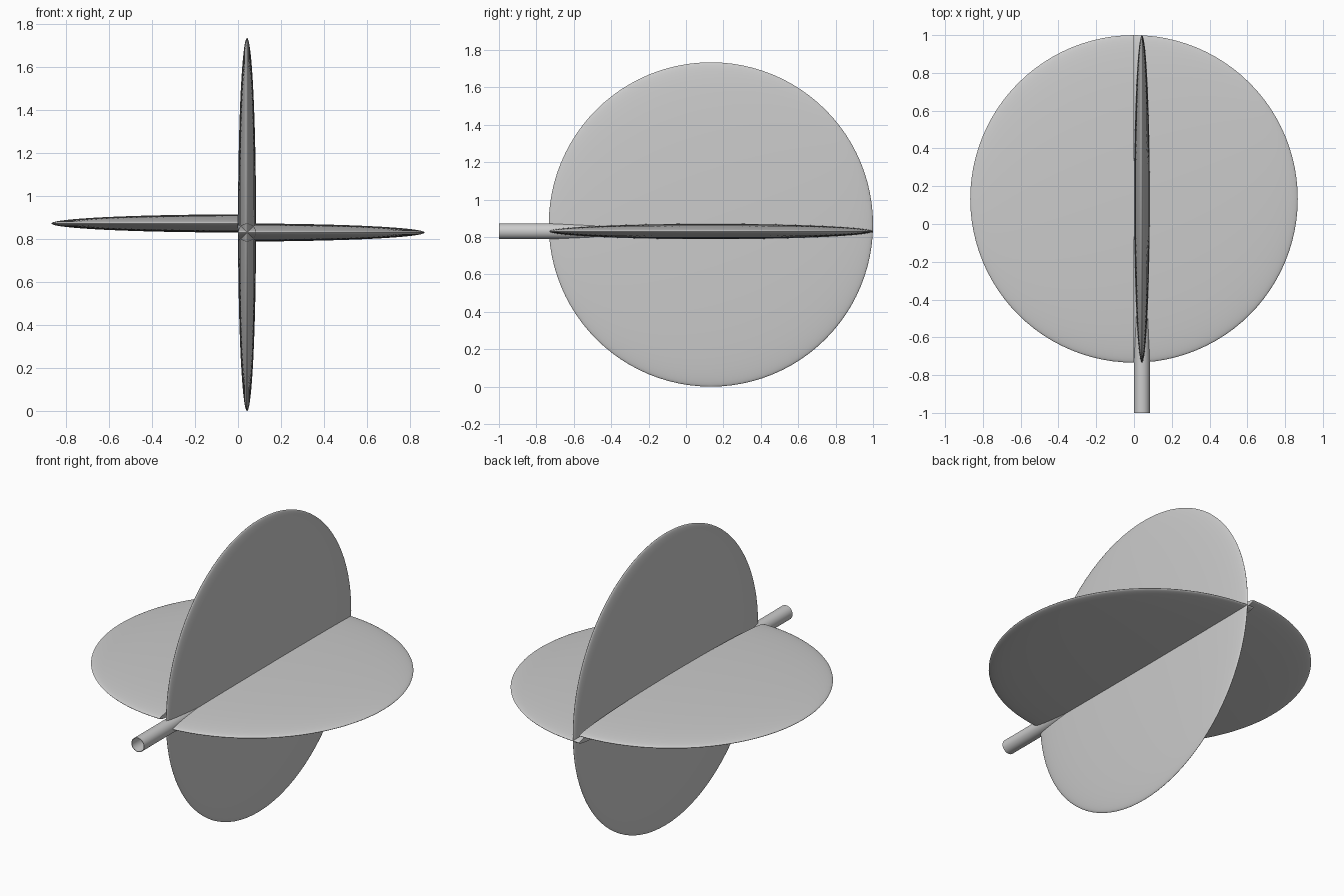
import bpy, bmesh
from math import pi
from mathutils import Matrix, Vector

cube = bpy.data.objects.get("Cube")
if cube:
    bpy.data.objects.remove(cube, do_unlink=True)

R, T = 0.867, 0.042      # disc radius, half thickness
CY = 0.133               # disc centre along the rod

grey = bpy.data.materials.new("light_grey")
grey.use_nodes = True
colour = (0.6, 0.6, 0.6, 1)
grey.diffuse_color = colour
grey.node_tree.nodes["Principled BSDF"].inputs["Base Color"].default_value = colour


def finish(name, bm, location):
    mesh = bpy.data.meshes.new(name)
    bmesh.ops.recalc_face_normals(bm, faces=bm.faces)
    bm.to_mesh(mesh)
    bm.free()
    mesh.materials.append(grey)
    obj = bpy.data.objects.new(name, mesh)
    obj.location = location
    bpy.context.collection.objects.link(obj)
    bpy.ops.object.select_all(action='DESELECT')
    obj.select_set(True)
    bpy.context.view_layer.objects.active = obj
    bpy.ops.object.shade_smooth_by_angle(angle=pi / 4)


def lens(name, location, vertical=False, keep=0):
    """Flattened sphere; keep = +1 or -1 keeps only that half in x."""
    bm = bmesh.new()
    bmesh.ops.create_uvsphere(bm, u_segments=96, v_segments=48, radius=1)
    bmesh.ops.scale(bm, vec=(R, R, T), verts=bm.verts)
    if vertical:
        bmesh.ops.rotate(bm, matrix=Matrix.Rotation(pi / 2, 3, 'Y'), verts=bm.verts)
    if keep:
        bmesh.ops.bisect_plane(bm, geom=bm.verts[:] + bm.edges[:] + bm.faces[:],
                               dist=1e-5, plane_co=(0, 0, 0),
                               plane_no=(-keep, 0, 0), clear_outer=True)
        rim = [e for e in bm.edges if e.is_boundary]
        bmesh.ops.contextual_create(bm, geom=rim)
    finish(name, bm, location)


# Upright disc and the two offset half discs
lens("upright_disc", (T, CY, R), vertical=True)
lens("left_half_disc", (0, CY, 0.83), keep=1)
lens("right_half_disc", (0, CY, 0.872), keep=-1)

# Hollow rod, open at the front
bm = bmesh.new()
front, back = -1.0, CY
rings = []
for radius, y in ((T, back), (T, front), (T - 0.003, front), (T - 0.003, back)):
    ring = bmesh.ops.create_circle(
        bm, segments=32, radius=radius,
        matrix=Matrix.Translation(Vector((0, y, 0))) @ Matrix.Rotation(pi / 2, 4, 'X'))
    rings.append(ring["verts"])
for a, b in zip(rings, rings[1:] + rings[:1]):
    for i in range(len(a)):
        j = (i + 1) % len(a)
        bm.faces.new((a[i], a[j], b[j], b[i]))
finish("rod", bm, (T, 0, 0.83))
